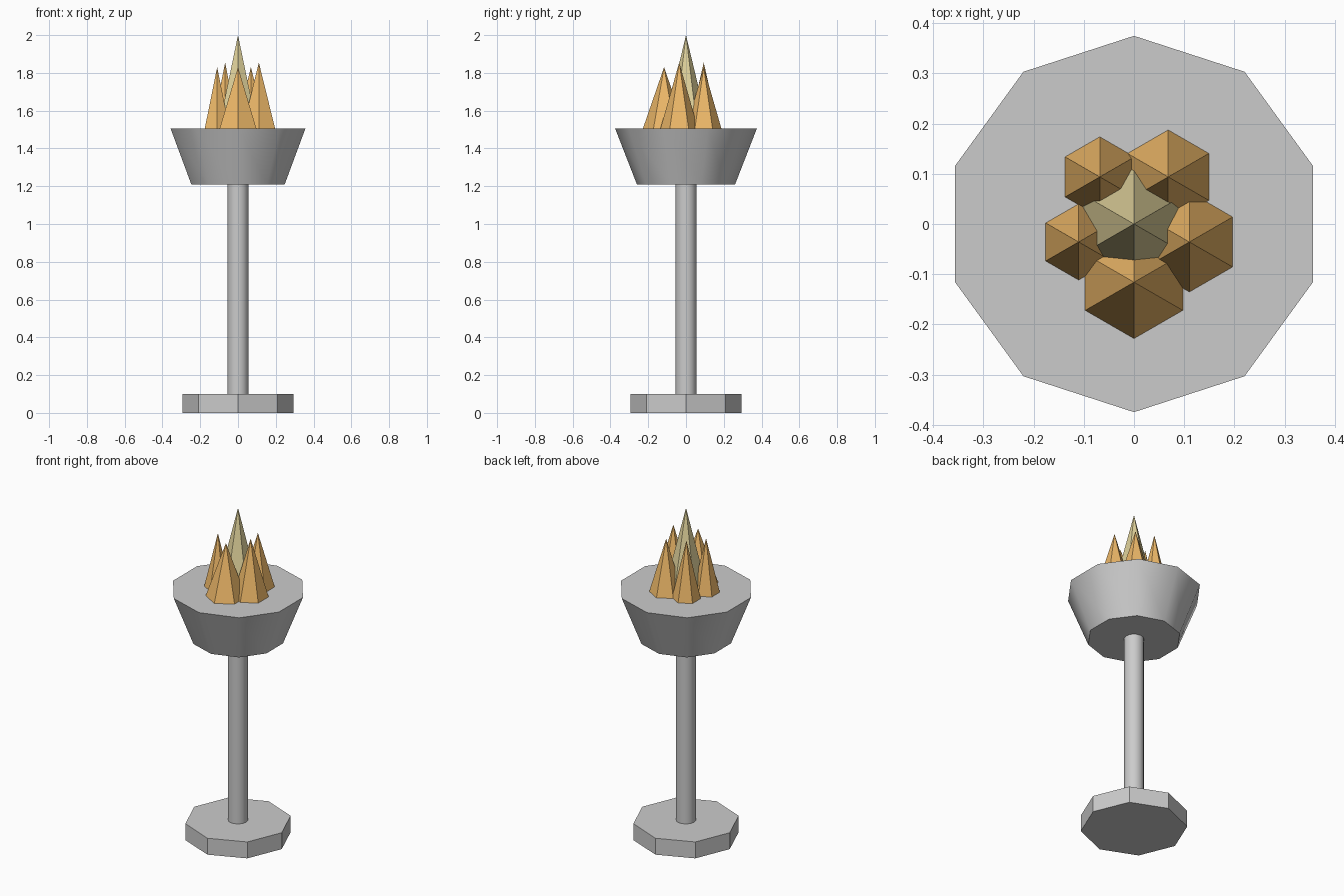
import bpy
from math import radians, sin, cos

if "Cube" in bpy.data.objects:
    bpy.data.objects.remove(bpy.data.objects["Cube"])


def material(name, rgb):
    m = bpy.data.materials.new(name)
    m.diffuse_color = (*rgb, 1)
    m.use_nodes = True
    m.node_tree.nodes["Principled BSDF"].inputs["Base Color"].default_value = m.diffuse_color
    return m


def frustum(name, sides, r1, r2, z0, z1, x=0, y=0, mat=None, smooth=False):
    """Upright prism, tapered or pointed, with a first corner on +y."""
    bpy.ops.mesh.primitive_cone_add(vertices=sides, radius1=r1, radius2=r2,
                                    depth=z1 - z0,
                                    location=(x, y, (z0 + z1) / 2))
    ob = bpy.context.object
    ob.name = name
    if smooth:
        bpy.ops.object.shade_smooth_by_angle(angle=radians(40))
    if mat:
        ob.data.materials.append(mat)
    return ob


orange = material("flame_orange", (0.85, 0.48, 0.14))
yellow = material("flame_pale_yellow", (0.75, 0.65, 0.33))

# Stand and bowl
frustum("base", 8, 0.295, 0.295, 0, 0.10)
frustum("pole", 12, 0.056, 0.056, 0.09, 1.22, smooth=True)
frustum("bowl", 10, 0.26, 0.375, 1.21, 1.505, smooth=True)

# Central flame with a ring of five smaller ones, alternating in height
frustum("centre_flame", 6, 0.12, 0, 1.50, 2.0, mat=yellow)
for i, r in enumerate((0.114, 0.101, 0.095, 0.081, 0.077)):
    a = radians(-90 + 72 * i)
    frustum(f"outer_flame_{i + 1}", 6, r, 0, 1.50, 1.855 if i % 2 else 1.83,
            0.116 * cos(a), 0.116 * sin(a), orange)
